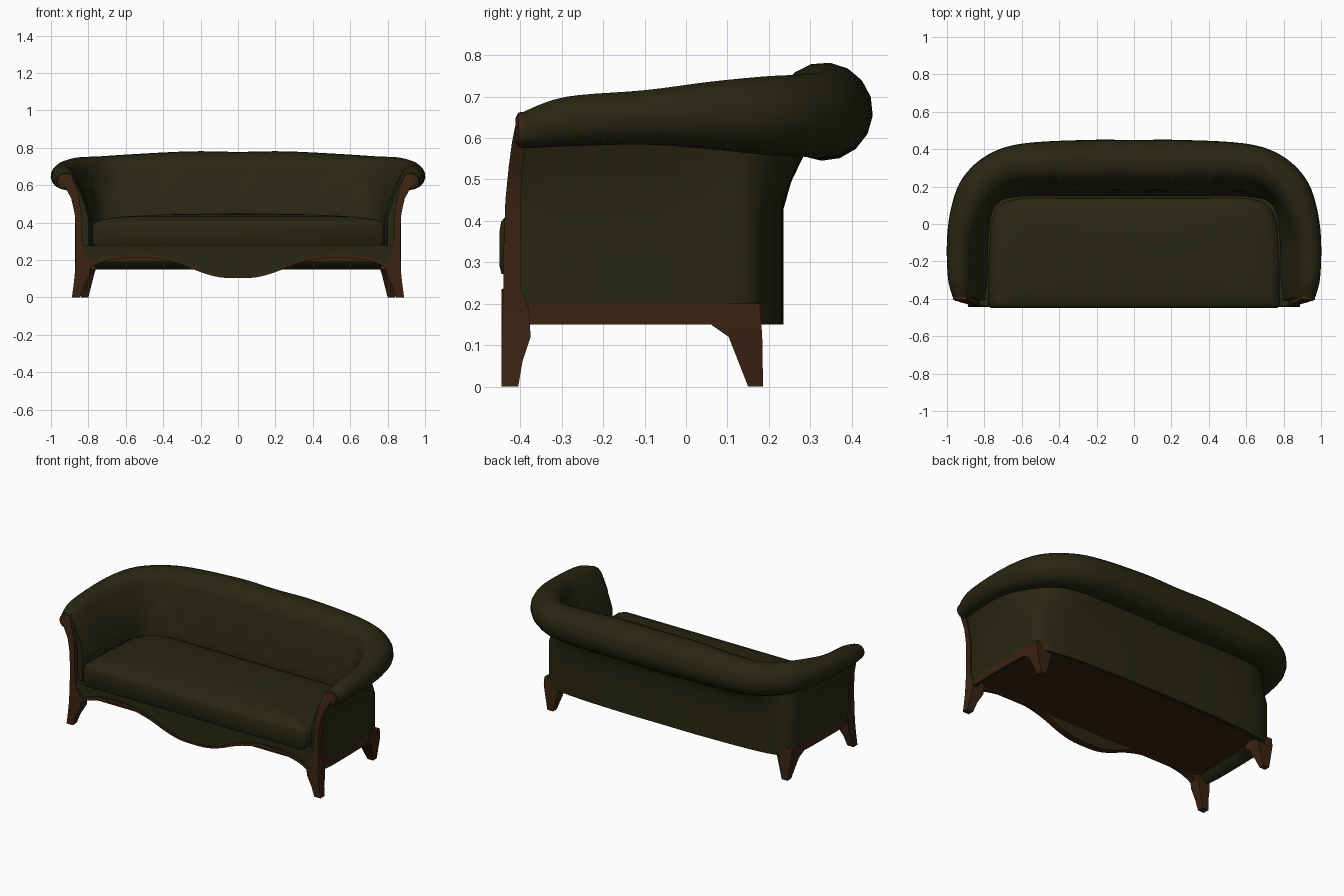
import bpy
import bmesh
from math import cos, sin, radians, exp
from mathutils import Vector

cube = bpy.data.objects.get("Cube")
if cube:
    bpy.data.objects.remove(cube, do_unlink=True)


def make_material(name, colour):
    mat = bpy.data.materials.new(name)
    mat.use_nodes = True
    mat.diffuse_color = (*colour, 1)
    mat.node_tree.nodes["Principled BSDF"].inputs["Base Color"].default_value = (*colour, 1)
    return mat


OLIVE = make_material("olive upholstery", (0.021, 0.020, 0.006))
BROWN = make_material("brown wood", (0.043, 0.017, 0.006))


def spline(keys, steps):
    """Smooth interpolation through rows of numbers."""
    rows = []
    last = len(keys) - 1
    for i in range(last):
        a, b, c, d = keys[max(i - 1, 0)], keys[i], keys[i + 1], keys[min(i + 2, last)]
        for s in range(steps):
            t = s / steps
            rows.append([
                q + t / 2 * (r - p + t * (2 * p - 5 * q + 4 * r - u + t * (3 * (q - r) + u - p)))
                for p, q, r, u in zip(a, b, c, d)])
    rows.append(list(keys[last]))
    return rows


def loft(name, rings, material, angle=40, mirror=False, rule=None):
    """Bridge closed rings of points, cap both ends."""
    bm = bmesh.new()
    for side in ((1, -1) if mirror else (1,)):
        loops = [[bm.verts.new((p[0] * side, p[1], p[2])) for p in ring] for ring in rings]
        n = len(loops[0])
        for lo, hi in zip(loops, loops[1:]):
            for k in range(n):
                face = bm.faces.new((lo[k], lo[(k + 1) % n], hi[(k + 1) % n], hi[k]))
                if rule and rule(k, face.calc_center_median()):
                    face.material_index = 1
        bm.faces.new(loops[0][::-1])
        bm.faces.new(loops[-1])
    bmesh.ops.recalc_face_normals(bm, faces=bm.faces)
    mesh = bpy.data.meshes.new(name)
    bm.to_mesh(mesh)
    bm.free()
    obj = bpy.data.objects.new(name, mesh)
    bpy.context.collection.objects.link(obj)
    mesh.materials.append(material)
    if rule:
        mesh.materials.append(BROWN)
    bpy.ops.object.select_all(action='DESELECT')
    obj.select_set(True)
    bpy.context.view_layer.objects.active = obj
    bpy.ops.object.shade_smooth_by_angle(angle=radians(angle))
    return obj


def box_ring(z, x0, x1, y0, y1):
    return [(x0, y0, z), (x1, y0, z), (x1, y1, z), (x0, y1, z)]


# Wraparound arms and back: wall x y, roll x y z radius, inner x y, outward angle
half = [
    (.86, -.41, .925, -.39, .62, .045, .80, -.41, 0),
    (.87, -.30, .935, -.29, .64, .060, .785, -.30, 0),
    (.87, -.10, .935, -.10, .65, .066, .78, -.10, 2),
    (.865, .05, .90, .06, .655, .082, .765, .04, 15),
    (.845, .16, .84, .19, .655, .095, .73, .11, 37),
    (.74, .205, .73, .285, .655, .100, .66, .14, 60),
    (.55, .225, .57, .325, .658, .108, .50, .15, 81),
    (.25, .235, .25, .333, .665, .117, .25, .15, 90),
]
centre = (0, .235, 0, .333, .662, .117, 0, .15, 90)
other = [(-k[0], k[1], -k[2], *k[3:6], -k[6], k[7], 180 - k[8]) for k in reversed(half)]

# Tufting dimples in two staggered rows: position along the back, height
tufts = [(x * .22, .62) for x in range(-3, 4)] + [(x * .22 + .11, .52) for x in range(-3, 3)]


def section(k):
    wx, wy, rx, ry, rz, r, ix, iy, ang = k
    out = Vector((cos(radians(ang)), sin(radians(ang)), 0))
    up = Vector((0, 0, 1))
    wall, roll, inner = Vector((wx, wy, 0)), Vector((rx, ry, rz)), Vector((ix, iy, 0))

    def arc(a):
        return roll + r * (cos(radians(a)) * out + sin(radians(a)) * up)

    pts = [wall + up * z for z in (.15, .20, .32, .43)]
    pts.append(pts[-1].lerp(arc(-115), .5) - out * .006)
    pts += [arc(a) for a in range(-115, 151, 22)]
    top, seat = pts[-1], inner + up * .42
    for s in range(1, 9):
        p = top.lerp(seat, s / 8) - out * .012 * sin(3.14 * s / 8)
        dip = sum(exp(-((p.x - x) ** 2 + (p.z - z) ** 2) / .0012) for x, z in tufts)
        pts.append(p + out * .016 * dip)
    pts.append(inner + up * .21)
    pts.append(wall - out * .02 + up * .15)
    return pts


columns = spline(half + [centre] + other, 5)
loft("arms_and_back", [section(k) for k in columns], OLIVE, 50,
     rule=lambda k, c: k == 0 and abs(c.x) > .8)

# Seat deck and dark wooden underside
plan = [(k[0] * .98, k[1] - .012) for k in columns]
inside = [(k[6] * 1.01, k[7] + .01) for k in columns]
loft("seat_deck", [[(x, y, z) for x, y in inside] for z in (.215, .275)], OLIVE)
loft("underside_panel", [[(x, y, z) for x, y in plan] for z in (.19, .215)], BROWN)

# Domed seat cushion
edge = [(.765, -.45), (.78, -.43), (.777, -.20), (.765, 0), (.74, .07), (.69, .12), (.60, .14), (.3, .142)]
edge = edge + [(-x, y) for x, y in reversed(edge)]
layers = [(.272, .985), (.29, 1), (.375, 1), (.398, .988), (.415, .94),
          (.432, .8), (.444, .5), (.45, .06)]
loft("seat_cushion",
     [[(x * s, -.15 + (y + .15) * s, z) for x, y in edge] for z, s in layers], OLIVE, 55)

# Scalloped front apron with a wooden lower trim
scallop = [(0, .103), (.10, .108), (.20, .135), (.30, .175), (.42, .205),
           (.55, .213), (.68, .200), (.76, .175), (.83, .13)]
scallop = spline([(-x, z) for x, z in scallop[:0:-1]] + scallop, 3)


def apron_ring(x, low, high, front, back):
    return [(x, front, low), (x, front, high), (x, back, high), (x, back, low)]


loft("front_apron", [apron_ring(x, z + .004, .277, -.438, -.405) for x, z in scallop], OLIVE)
loft("apron_trim", [apron_ring(x, z, z + .008 + .014 * min(abs(x) * 2, 1), -.445, -.40)
                    for x, z in scallop], BROWN)

# Front legs rising into slim arm trims
front_leg = [
    box_ring(0, .845, .888, -.445, -.405),
    box_ring(.06, .825, .880, -.445, -.395),
    box_ring(.12, .795, .873, -.445, -.375),
    box_ring(.19, .785, .870, -.443, -.38),
    box_ring(.24, .822, .869, -.441, -.40),
    box_ring(.34, .836, .868, -.440, -.40),
    box_ring(.45, .838, .873, -.436, -.40),
    box_ring(.53, .850, .892, -.428, -.395),
    box_ring(.59, .868, .925, -.420, -.385),
    box_ring(.63, .880, .945, -.412, -.38),
    box_ring(.66, .895, .935, -.400, -.375),
]
loft("front_leg_and_arm_trim", front_leg, BROWN, 45, mirror=True)

# Scroll disc at the front of each arm roll
scroll = [[(.925 + r * cos(radians(a)), y, .62 + r * sin(radians(a))) for a in range(0, 360, 30)]
          for y, r in ((-.38, .044), (-.404, .042), (-.411, .03))]
loft("arm_scroll", scroll, BROWN, 50, mirror=True)

# Tapered back legs
back_leg = [
    box_ring(0, .80, .84, .15, .186),
    box_ring(.12, .77, .862, .103, .184),
    box_ring(.15, .76, .868, .06, .182),
    box_ring(.20, .78, .866, .08, .178),
]
loft("back_leg", back_leg, BROWN, 45, mirror=True)
